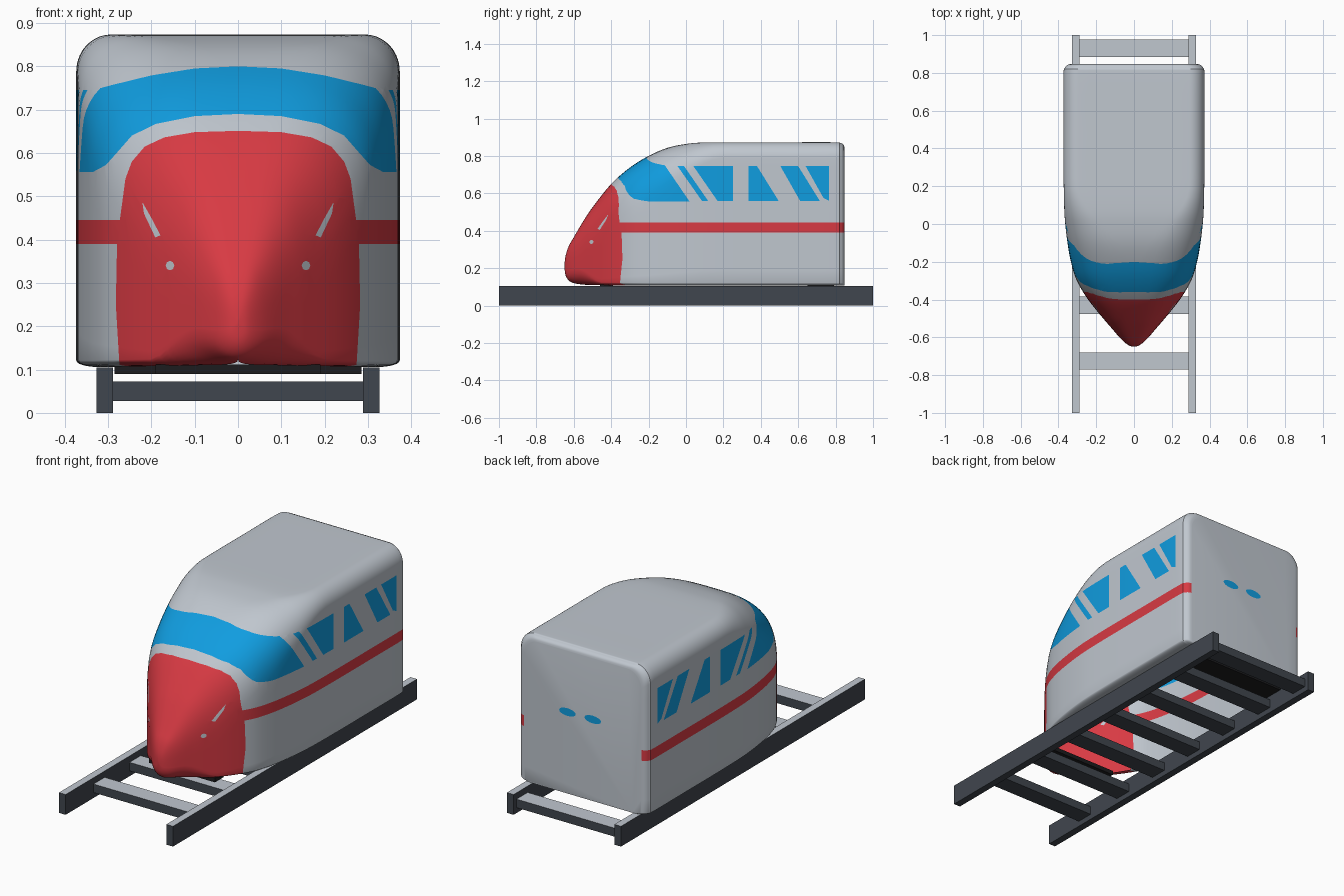
import bpy, bmesh, math
from mathutils import Vector

if "Cube" in bpy.data.objects:
    bpy.data.objects.remove(bpy.data.objects["Cube"])


def srgb(r, g, b):
    f = lambda c: c / 12.92 if c <= 0.04045 else ((c + 0.055) / 1.055) ** 2.4
    return (f(r / 255), f(g / 255), f(b / 255), 1)


def material(name, *rgb):
    m = bpy.data.materials.new(name)
    m.diffuse_color = srgb(*rgb)
    m.use_nodes = True
    m.node_tree.nodes["Principled BSDF"].inputs["Base Color"].default_value = m.diffuse_color
    return m


GREY = material("light_grey", 192, 199, 207)
RED = material("red", 216, 58, 67)
BLUE = material("blue", 16, 157, 224)
SLATE = material("dark_slate", 64, 70, 78)
BLACK = material("black", 28, 28, 30)


def finish(bm, name, mats):
    me = bpy.data.meshes.new(name)
    bm.to_mesh(me)
    bm.free()
    for m in mats:
        me.materials.append(m)
    ob = bpy.data.objects.new(name, me)
    bpy.context.collection.objects.link(ob)
    return ob


def lerp(a, b, t):
    return a + (b - a) * t


def smooth(a, b, v):
    t = min(max((v - a) / (b - a), 0), 1)
    return t * t * (3 - 2 * t)


# Body stations: y, half width, roof height, sill height
STATIONS = [
    (-.65, 0, .21, .21), (-.645, .022, .26, .165), (-.628, .048, .315, .135), (-.6, .077, .365, .12),
    (-.55, .12, .45, .112), (-.5, .163, .525, .11), (-.4, .243, .65, .108), (-.3, .303, .738, .107),
    (-.2, .334, .80, .106), (-.1, .352, .843, .106), (0, .364, .864, .106), (.1, .37, .872, .106),
    (.3, .373, .873, .106), (.55, .373, .873, .106), (.79, .373, .873, .106), (.825, .367, .87, .106),
    (.842, .352, .86, .106), (.847, .335, .845, .106)]


def spline(pts, steps):
    out = []
    for i in range(len(pts) - 1):
        p = [pts[max(0, min(len(pts) - 1, i + k))] for k in (-1, 0, 1, 2)]
        for s in range(steps):
            t = s / steps
            out.append([0.5 * (2 * b + (c - a) * t + (2 * a - 5 * b + 4 * c - d) * t * t
                               + (3 * b - a - 3 * c + d) * t ** 3) for a, b, c, d in zip(*p)])
    return out + [list(pts[-1])]


def section(y, w, top, sill):
    """Open cross-section: sill, wall, shoulder, roof; mirrored."""
    w, h = max(w, 0), max(top - sill, 0)
    k, kn = smooth(.2, -.25, y), smooth(-.45, -.62, y)
    rx = lerp(.08, .9 * w, k)
    rz = lerp(.085, min(.28, .6 * h), k)
    e = 2 / lerp(2, 2.8, k)
    lip, rb = lerp(min(.05, w), w, kn), lerp(min(.015, h), .3 * h, kn)
    half = []
    for i in range(7):
        a = math.pi / 2 * i / 6
        half.append((w - lip + lip * math.sin(a), sill + rb - rb * math.cos(a)))
    for i in range(1, 10):
        half.append((w, lerp(sill + rb, top - rz, i / 10)))
    for i in range(15):
        a = math.pi / 2 * i / 14
        half.append((w - rx + rx * max(math.cos(a), 0) ** e, top - rz + rz * math.sin(a) ** e))
    for i in range(1, 6):
        half.append(((w - rx) * (1 - i / 5), top))
    return [(x, y, z) for x, z in half] + [(-x, y, z) for x, z in half[-2::-1]]


bm = bmesh.new()
rings = [[bm.verts.new(p) for p in section(*s)] for s in spline(STATIONS, 4)]
for a, b in zip(rings, rings[1:]):
    for i in range(len(a) - 1):
        bm.faces.new((a[i], a[i + 1], b[i + 1], b[i]))
bm.faces.new(rings[-1])
bmesh.ops.remove_doubles(bm, verts=bm.verts, dist=1e-5)
bmesh.ops.recalc_face_normals(bm, faces=bm.faces)


def cut(pts, axis, ok):
    """Score the shell along a polyline projected along x (axis 0) or y (axis 1)."""
    u = 1 - axis
    for p, q in zip(pts, pts[1:]):
        du, dz = q[0] - p[0], q[1] - p[1]
        co, no = Vector((0, 0, p[1])), Vector((0, 0, du))
        co[u], no[u] = p[0], -dz
        geom = set()
        for f in bm.faces:
            us, zs = [v.co[u] for v in f.verts], [v.co.z for v in f.verts]
            if (ok(f.calc_center_median()) and max(us) >= min(p[0], q[0]) and min(us) <= max(p[0], q[0])
                    and max(zs) >= min(p[1], q[1]) and min(zs) <= max(p[1], q[1])):
                geom.add(f)
                geom.update(f.edges)
                geom.update(f.verts)
        if geom:
            bmesh.ops.bisect_plane(bm, geom=list(geom), dist=1e-5, plane_co=co, plane_no=no.normalized())


def inside(poly, u, z):
    hit = False
    for (a, b), (c, d) in zip(poly, poly[1:] + poly[:1]):
        if (b > z) != (d > z) and u < (c - a) * (z - b) / (d - b) + a:
            hit = not hit
    return hit


def mirrored(half):
    return [(-x, z) for x, z in half[:0:-1]] + half


# Outlines seen from the front
HOOD = mirrored([(0, .651), (.1, .648), (.17, .636), (.215, .615), (.245, .58), (.26, .54),
                 (.268, .48), (.279, .40), (.282, .25), (.27, .05)])
SCREEN_LOW = [(0, .69), (.1, .685), (.19, .667), (.245, .64), (.28, .60), (.305, .572), (.335, .556), (.4, .555)]
SCREEN_TOP = [(0, .80), (.1, .795), (.2, .779), (.29, .757), (.335, .745), (.4, .745)]
SCREEN = mirrored(SCREEN_LOW) + mirrored(SCREEN_TOP)[::-1]
LAMPS = []
for s in (1, -1):
    LAMPS.append([(s * x, z) for x, z in ((.221, .487), (.217, .46), (.191, .405), (.179, .41), (.2, .45))])
    LAMPS.append([(s * .157 + .01 * math.cos(a), .34 + .011 * math.sin(a))
                  for a in [math.pi / 4 * i for i in range(8)]])

# Outlines seen from the side
PILLAR = [(-.11, .745), (.02, .555)]
WINDOWS = [
    [(-.045, .745), (-.01, .745), (.118, .56), (.085, .56)],
    [(.04, .745), (.25, .745), (.25, .56), (.168, .56)],
    [(.335, .745), (.38, .745), (.495, .56), (.335, .56)],
    [(.505, .745), (.6, .745), (.715, .56), (.61, .56)],
    [(.64, .745), (.765, .745), (.765, .56), (.735, .575)]]
STRIPE = [(-.36, .39), (.9, .39), (.9, .445), (-.36, .445)]

front = lambda c: c.y < .06
side = lambda c: abs(c.x) > .22 and c.y < .8465
cut(HOOD, 1, lambda c: c.y < -.2)
cut(mirrored(SCREEN_LOW), 1, front)
cut(mirrored(SCREEN_TOP), 1, front)
for p in LAMPS:
    cut(p + p[:1], 1, lambda c: c.y < -.2)
cut(PILLAR, 0, side)
for p in WINDOWS + [STRIPE]:
    cut(p + p[:1], 0, side)

# Paint: 0 grey, 1 red, 2 blue
for f in bm.faces:
    c = f.calc_center_median()
    pillar_y = PILLAR[0][0] + (.745 - c.z) * .13 / .19
    if c.y < -.32 and inside(HOOD, c.x, c.z):
        f.material_index = 0 if any(inside(p, c.x, c.z) for p in LAMPS) else 1
    elif c.y < pillar_y and inside(SCREEN, c.x, c.z):
        f.material_index = 2
    elif side(c) and any(inside(p, c.y, c.z) for p in WINDOWS):
        f.material_index = 2
    elif side(c) and inside(STRIPE, c.y, c.z):
        f.material_index = 1

body = finish(bm, "train_body", [GREY, RED, BLUE])
bpy.context.view_layer.objects.active = body
body.select_set(True)
bpy.ops.object.shade_smooth_by_angle(angle=math.radians(40))
body.select_set(False)


def box(name, lo, hi, mats, grey_top=False):
    bm = bmesh.new()
    bmesh.ops.create_cube(bm, size=1)
    for v in bm.verts:
        v.co = [lerp(l, h, c + .5) for l, h, c in zip(lo, hi, v.co)]
    bm.normal_update()
    for f in bm.faces:
        f.material_index = int(grey_top and f.normal.z > .5)
    return finish(bm, name, mats)


# Small oval lights on the rear wall
for i, x in enumerate((.085, -.06)):
    bm = bmesh.new()
    bmesh.ops.create_circle(bm, cap_ends=True, segments=16, radius=1)
    for v in bm.verts:
        v.co = (x + .048 * v.co.x, .85, .53 + .02 * v.co.y)
    bm.normal_update()
    for f in bm.faces:
        if f.normal.y < 0:
            f.normal_flip()
    finish(bm, f"rear_light_{i + 1}", [BLUE])

# Undercarriage plates
box("front_underframe", (-.19, -.46, .09), (.19, -.39, .112), [BLACK])
box("rear_underframe", (-.285, .65, .09), (.285, .79, .112), [BLACK])

# Track: two rails and seven sleepers with pale top faces
for s, name in ((1, "right_rail"), (-1, "left_rail")):
    box(name, (s * .308 - .019, -1, 0), (s * .308 + .019, 1, .105), [SLATE, GREY], True)
for i, y in enumerate((-.725, -.43, -.156, .115, .387, .66, .93)):
    box(f"sleeper_{i + 1}", (-.29, y - .046, .028), (.29, y + .046, .072), [SLATE, GREY], True)
